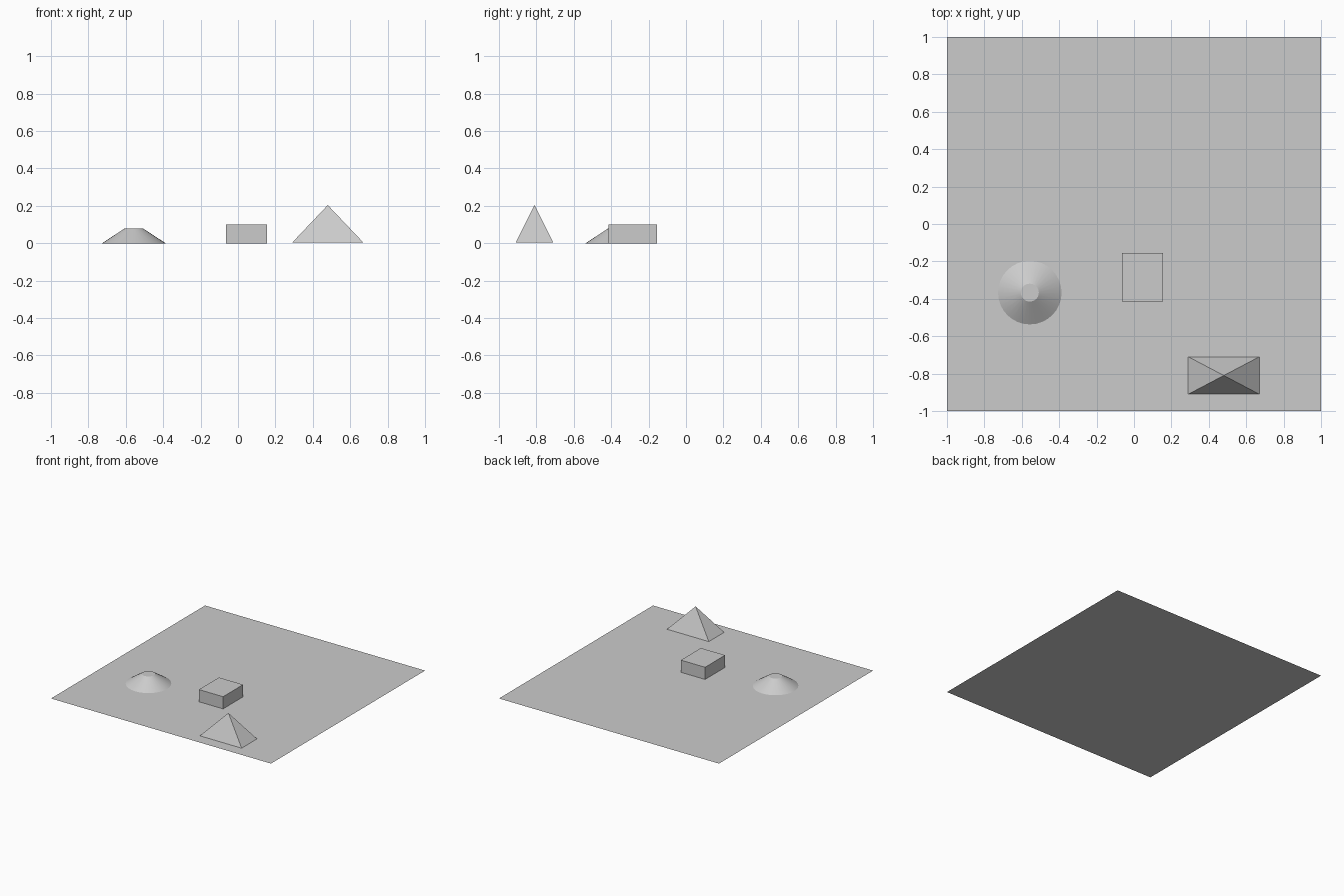
import bpy
import math

cube = bpy.data.objects.get("Cube")
if cube:
    bpy.data.objects.remove(cube, do_unlink=True)

# One plain grey for everything
grey = bpy.data.materials.new("plain_grey")
grey.use_nodes = True
colour = (0.6, 0.6, 0.6, 1)
grey.diffuse_color = colour
grey.node_tree.nodes["Principled BSDF"].inputs["Base Color"].default_value = colour


def finish(name):
    ob = bpy.context.object
    ob.name = name
    ob.data.materials.append(grey)
    return ob


# Flat ground sheet
bpy.ops.mesh.primitive_plane_add(size=2)
finish("ground_sheet")

# Low round mound with a flat top
bpy.ops.mesh.primitive_cone_add(vertices=32, radius1=0.17, radius2=0.048, depth=0.08,
                                location=(-0.557, -0.367, 0.04))
finish("round_mound")
bpy.ops.object.shade_smooth_by_angle(angle=math.radians(25))

# Flat box
bpy.ops.mesh.primitive_cube_add(size=1, location=(0.045, -0.285, 0.05))
box = finish("flat_box")
box.scale = (0.22, 0.26, 0.1)

# Pyramid: a four-sided cone turned square, then stretched
bpy.ops.mesh.primitive_cone_add(vertices=4, radius1=math.sqrt(0.5), radius2=0, depth=1)
pyramid = finish("pyramid")
pyramid.rotation_euler.z = math.pi / 4
bpy.ops.object.transform_apply(location=False, rotation=True, scale=False)
pyramid.scale = (0.38, 0.2, 0.2)
pyramid.location = (0.48, -0.81, 0.104)
